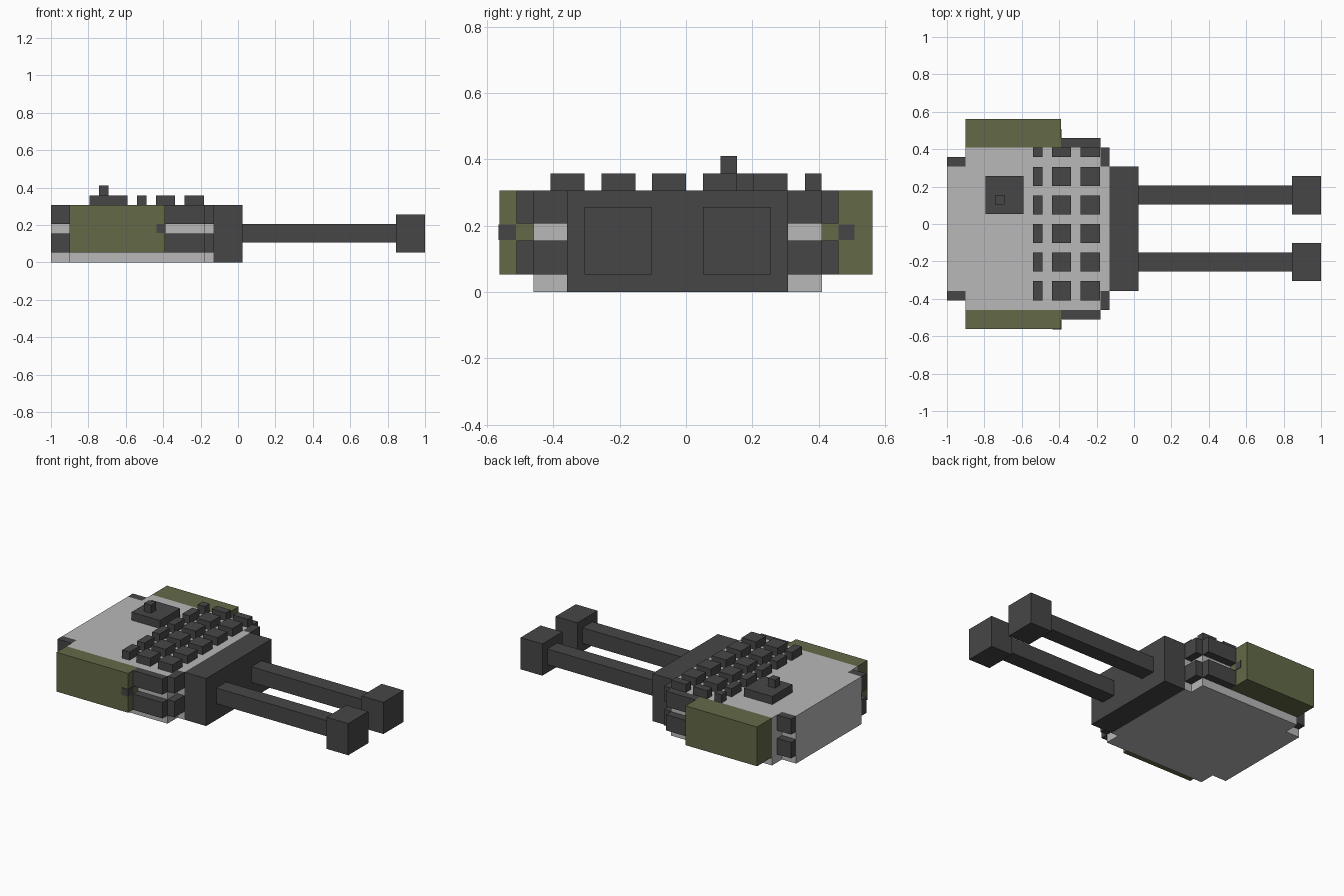
import bpy, bmesh

cube = bpy.data.objects.get("Cube")
if cube:
    bpy.data.objects.remove(cube, do_unlink=True)


def material(name, rgb):
    mat = bpy.data.materials.new(name)
    mat.use_nodes = True
    mat.diffuse_color = (*rgb, 1)
    bsdf = next(n for n in mat.node_tree.nodes if n.type == 'BSDF_PRINCIPLED')
    bsdf.inputs["Base Color"].default_value = (*rgb, 1)
    return mat


DARK = material("dark grey", (0.062, 0.062, 0.062))
LIGHT = material("light grey", (0.48, 0.48, 0.48))
GREEN = material("olive green", (0.125, 0.142, 0.065))


def prism(name, outline, z0, z1, mat):
    """Extrude a flat outline from z0 up to z1."""
    bm = bmesh.new()
    face = bm.faces.new([bm.verts.new((x, y, z0)) for x, y in outline])
    top = bmesh.ops.extrude_face_region(bm, geom=[face])["geom"]
    bmesh.ops.translate(bm, vec=(0, 0, z1 - z0),
                        verts=[v for v in top if isinstance(v, bmesh.types.BMVert)])
    bmesh.ops.recalc_face_normals(bm, faces=bm.faces)
    mesh = bpy.data.meshes.new(name)
    bm.to_mesh(mesh)
    bm.free()
    mesh.materials.append(mat)
    obj = bpy.data.objects.new(name, mesh)
    bpy.context.collection.objects.link(obj)
    return obj


def box(name, x, y, z, mat):
    (x0, x1), (y0, y1) = sorted(x), sorted(y)
    return prism(name, [(x0, y0), (x1, y0), (x1, y1), (x0, y1)], *z, mat)


MID = -0.0255            # the turret's own centre line in y
HALF, NOTCH = 0.435, 0.333
TOP = 0.306

# Turret body with notched corners
side = [(-1, NOTCH), (-0.9, NOTCH), (-0.9, HALF),
        (-0.18, HALF), (-0.18, NOTCH), (-0.13, NOTCH)]
outline = [(x, MID + y) for x, y in side] + [(x, MID - y) for x, y in reversed(side)]
prism("turret_body", outline, 0, TOP, LIGHT)

# Gun mantlet
box("gun_mantlet", (-0.13, 0.024), (MID - NOTCH, MID + NOTCH), (0, TOP), DARK)

# Twin barrels and muzzles
for label, y in (("left", 0.154), ("right", -0.204)):
    box(label + "_barrel", (0.024, 0.845), (y - 0.051, y + 0.051), (0.105, 0.206), DARK)
    box(label + "_muzzle", (0.845, 1), (y - 0.102, y + 0.102), (0.053, 0.257), DARK)

# Side storage boxes
box("left_storage_box", (-0.9, -0.39), (MID + HALF, 0.562), (0.053, TOP), GREEN)
box("right_storage_box", (-0.9, -0.39), (-0.562, MID - HALF), (0.053, TOP), GREEN)

# Two tiers of armour blocks around the corners
for label, s in (("left", 1), ("right", -1)):
    for tier, z in (("lower", (0.053, 0.155)), ("upper", (0.206, TOP))):
        def block(part, x, a, b):
            box(f"{label}_{tier}_{part}_block", x, (MID + s * a, MID + s * b), z, DARK)
        block("side", (-0.39, -0.18), HALF, HALF + 0.051)
        block("corner", (-0.18, -0.13), NOTCH, HALF)
        block("rear", (-1, -0.9), NOTCH, NOTCH + 0.051)

# Small dark patches on the storage boxes
PATCH_Z = (0.157, 0.204)
box("left_box_front_patch", (-0.39, -0.387), (0.46, 0.508), PATCH_Z, DARK)
box("right_box_front_patch", (-0.39, -0.387), (-0.562, -0.513), PATCH_Z, DARK)
box("right_box_side_patch", (-0.435, -0.387), (-0.565, -0.562), PATCH_Z, DARK)

# Grid of roof armour blocks, with a narrow last row
rows = [(-0.408 + 0.153 * i, -0.306 + 0.153 * i) for i in range(5)] + [(0.359, 0.409)]
columns = [(-0.54, -0.488), (-0.438, -0.338), (-0.286, -0.182)]
for r, y in enumerate(rows):
    for c, x in enumerate(columns):
        box(f"roof_block_{r + 1}_{c + 1}", x, y, (TOP, 0.358), DARK)

# Hatch and periscope
box("hatch", (-0.795, -0.592), (0.053, 0.257), (TOP, 0.358), DARK)
box("periscope", (-0.743, -0.693), (0.104, 0.154), (0.358, 0.41), DARK)
